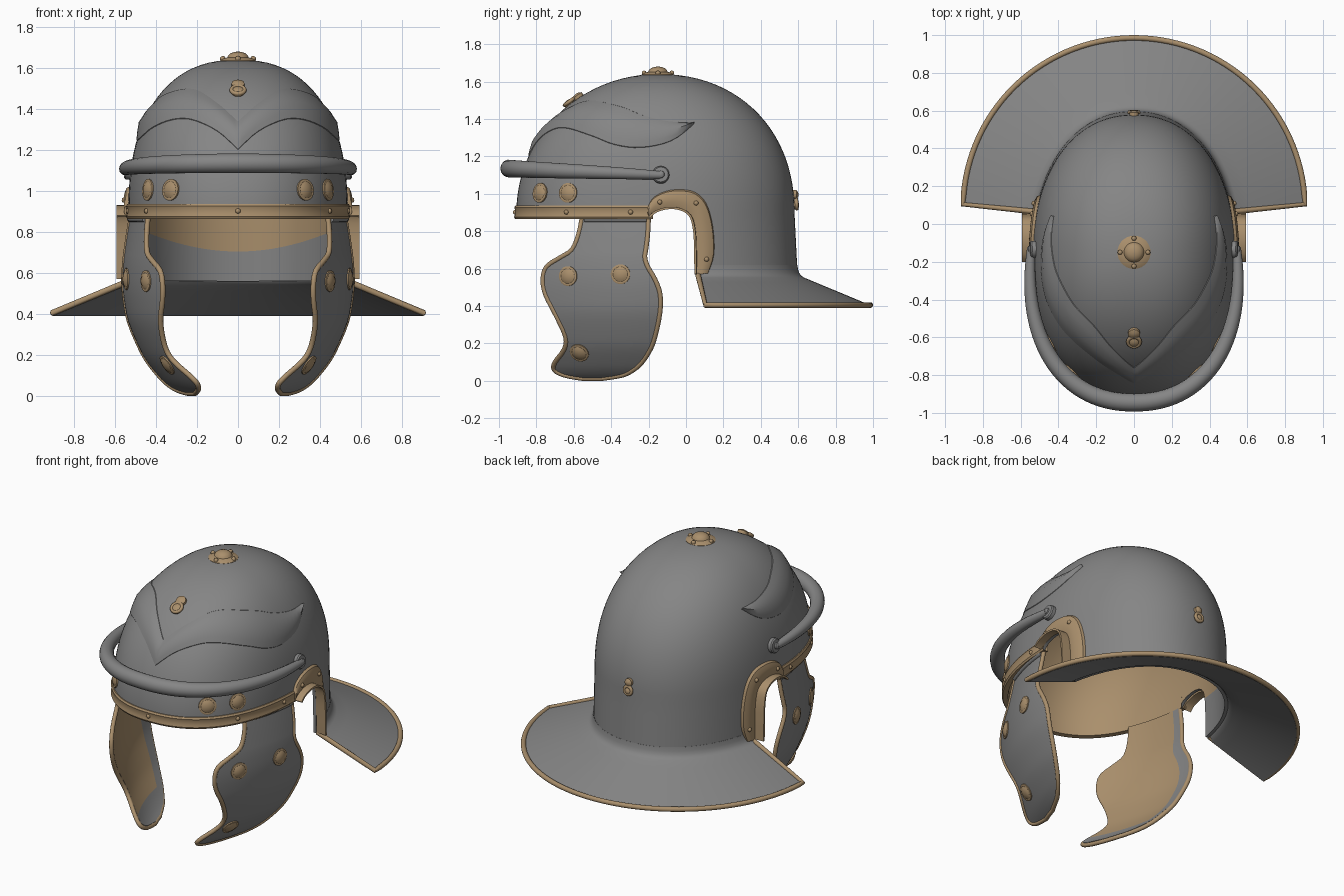
import bpy, bmesh, math
from mathutils import Vector

if "Cube" in bpy.data.objects:
    bpy.data.objects.remove(bpy.data.objects["Cube"])

def material(name, rgb):
    m = bpy.data.materials.new(name)
    m.diffuse_color = (*rgb, 1)
    m.use_nodes = True
    m.node_tree.nodes["Principled BSDF"].inputs["Base Color"].default_value = m.diffuse_color
    return m

STEEL = material("steel grey", (0.235, 0.235, 0.235))
BRONZE = material("bronze", (0.40, 0.275, 0.15))

def finish(name, bm_or_data, mats, mirror=False, solid=0, cutter=None):
    """Turn a mesh or curve into a finished, smooth shaded object."""
    data = bm_or_data
    if isinstance(data, bmesh.types.BMesh):
        data = bpy.data.meshes.new(name)
        bm_or_data.to_mesh(data)
        bm_or_data.free()
    for m in mats:
        data.materials.append(m)
    ob = bpy.data.objects.new(name, data)
    bpy.context.collection.objects.link(ob)
    if solid:
        mod = ob.modifiers.new("thickness", 'SOLIDIFY')
        mod.thickness, mod.offset = solid, -1
        mod.material_offset = 1 if len(mats) > 1 else 0
    if cutter:
        mod = ob.modifiers.new("cut", 'BOOLEAN')
        mod.object, mod.operation, mod.solver = cutter, 'DIFFERENCE', 'EXACT'
    if mirror:
        ob.modifiers.new("mirror", 'MIRROR')
    bpy.ops.object.select_all(action='DESELECT')
    ob.select_set(True)
    bpy.context.view_layer.objects.active = ob
    bpy.ops.object.convert(target='MESH')
    bpy.ops.object.shade_smooth_by_angle(angle=math.radians(40))
    return ob

def loft(rows, wrap_u=False, wrap_v=False, rule=None):
    """Skin a grid of points; rule(face centre, u fraction) gives the slot."""
    bm = bmesh.new()
    vs = [[bm.verts.new(p) for p in r] for r in rows]
    nv, nu = len(vs), len(vs[0])
    for j in range(nv if wrap_v else nv - 1):
        for i in range(nu if wrap_u else nu - 1):
            a, b, k = vs[j], vs[(j + 1) % nv], (i + 1) % nu
            f = bm.faces.new((a[i], a[k], b[k], b[i]))
            if rule:
                f.material_index = rule(f.calc_center_median(), i / nu)
    bmesh.ops.remove_doubles(bm, verts=bm.verts, dist=1e-4)
    return bm

def tube(name, pts, r, mat, radii=None, closed=False, mirror=False):
    cu = bpy.data.curves.new(name, 'CURVE')
    cu.dimensions, cu.bevel_depth, cu.bevel_resolution = '3D', r, 5
    cu.use_fill_caps = True
    sp = cu.splines.new('POLY')
    sp.points.add(len(pts) - 1)
    for i, p in enumerate(pts):
        sp.points[i].co = (*p, 1)
        sp.points[i].radius = radii[i] if radii else 1
    sp.use_cyclic_u = closed
    return finish(name, cu, [mat], mirror)

def lathe(name, profile, places, mat, mirror=True, n=20):
    """Revolve (radius, height) around each (point, normal)."""
    bm = bmesh.new()
    for p, nrm in places:
        q = Vector((0, 0, 1)).rotation_difference(nrm)
        rings = [[bm.verts.new(Vector(p) + q @ Vector((r * math.cos(k * math.tau / n),
                  r * math.sin(k * math.tau / n), h))) for k in range(n)] for r, h in profile]
        for a, b in zip(rings, rings[1:]):
            for k in range(n):
                bm.faces.new((a[k], a[(k + 1) % n], b[(k + 1) % n], b[k]))
        bm.faces.new(rings[-1])
    return finish(name, bm, [mat], mirror)

def spline(pts, sub):
    """Catmull-Rom through tuples."""
    out = []
    for i in range(len(pts) - 1):
        p = [pts[max(0, min(len(pts) - 1, i + d))] for d in (-1, 0, 1, 2)]
        for s in range(sub):
            t = s / sub
            out.append(tuple(0.5 * (2 * b + (c - a) * t + (2 * a - 5 * b + 4 * c - d) * t * t
                       + (3 * b - a - 3 * c + d) * t ** 3) for a, b, c, d in zip(*p)))
    return out + [tuple(pts[-1])]

def bowl(phi, z):
    """Bowl surface; phi in degrees, 0 at the front, 90 at +x."""
    t = min(1, max(0, (z - 0.9) / 0.74))
    s, c = math.sin(math.radians(phi)), math.cos(math.radians(phi))
    e = 2.3 if c > 0 else 2.15
    k = (abs(s) ** e + abs(c) ** e) ** (-1 / e)
    w = 0.535 * (1 - t ** 2.35) ** (1 / 2.35)
    if c > 0:
        d = 0.757 * math.sqrt(1 - t * t)
    else:
        d = 0.73 * (1 - t ** 2.15) ** (1 / 2.15) + 0.05 * max(0, 0.9 - z)
    return Vector((w * s * k, -0.15 - d * c * k, z))

def bowl_normal(phi, z):
    return (bowl(phi + .5, z) - bowl(phi - .5, z)).cross(bowl(phi, z + .004) - bowl(phi, z - .004)).normalized()

def P(phi, z, off=0):
    return bowl(phi, z) + off * bowl_normal(phi, z) if off else bowl(phi, z)

def phi_at(y, z):
    lo, hi = 0, 180
    for _ in range(30):
        m = (lo + hi) / 2
        lo, hi = (m, hi) if bowl(m, z).y < y else (lo, m)
    return lo

def on_bowl(y, z, off=0):
    a = phi_at(y, z)
    return P(a, z, off), bowl_normal(a, z)

# Bowl: steel outside, bronze lining with a curved lower edge, cut at face and ears
arch_in = spline([(-.2, .88), (-.16, .912), (-.09, .93), (-.02, .92), (.03, .88),
                  (.05, .8), (.055, .7), (.056, .63), (.057, .57)], 4)
zone = [(-1.3, .3), (-1.3, .88)] + arch_in + [(.057, .3)]
cut = finish("face_cutter", loft([[(x, y, z) for y, z in zone] for x in (-1, 1)], wrap_u=True), [])
bm = bmesh.new()
bm.from_mesh(cut.data)
bmesh.ops.holes_fill(bm, edges=bm.edges)
bmesh.ops.recalc_face_normals(bm, faces=bm.faces)
bm.to_mesh(cut.data)
bm.free()
cut.hide_render = True

def skirt(phi, f):
    edge = .705 + .13 * math.sin(math.radians(phi)) ** 2
    return .56 + (edge - .56) * f if f <= 1 else edge + (.9 - edge) * (f - 1)

rows = [[P(i * 3.75, skirt(i * 3.75, f)) for i in range(96)] for f in (0, .33, .67, 1, 1.5)]
rows += [[P(i * 3.75, .9 + .74 * math.sin(k * math.pi / 48)) for i in range(96)] for k in range(25)]
shell = loft(rows, wrap_u=True, rule=lambda c, u: 0 if c.z > .705 + .13 * math.sin(u * math.tau) ** 2 else 2)
finish("helmet_bowl", shell, [STEEL, BRONZE, STEEL, STEEL], solid=.02, cutter=cut)
bpy.data.objects.remove(cut)

# Neck guard fan, filleted into the bowl, with bronze edging
def fan(i, v):
    phi, a = 106.5 + 147 * i / 60, math.radians(1.5 + 177 * i / 60)
    return Vector((.905 * math.cos(a), .08 + .905 * math.sin(a), .405)).lerp(P(phi, .565, .003), v)
rows = [[fan(i, v / 6 * .92) for i in range(61)] for v in range(7)]
for t in (.25, .5, .75, 1):
    rows.append([fan(i, .92).lerp(fan(i, 1), t).lerp(fan(i, 1).lerp(P(106.5 + 147 * i / 60, .62, .001), t), t)
                 for i in range(61)])
finish("neck_guard", loft(rows), [STEEL], solid=.016)
tube("neck_guard_edging", [fan(0, 1)] + [fan(i, 0) for i in range(61)] + [fan(60, 1)], .015, BRONZE)

# Brow rim strip
prof = [(.866, -.025), (.864, .006), (.875, .012), (.89, .008), (.915, .008), (.926, .012), (.937, .006), (.937, -.025)]
finish("brow_rim", loft([[P(-88 + 176 * i / 64, z, o) for i in range(65)] for z, o in prof], wrap_v=True), [BRONZE])

# Ear arches: rounded band on the bowl plus projecting flange
arch_out = spline([(-.205, .93), (-.175, .98), (-.11, 1.015), (-.03, 1.025), (.05, 1.01),
                   (.11, .95), (.145, .83), (.152, .68), (.12, .575)], 4)
ear = [[(.594, y, z) for y, z in arch_in]]
for f, o in ((0, .014), (.3, .022), (.65, .022), (.9, .014), (1, -.004)):
    ear.append([on_bowl(a + (c - a) * f, b + (d - b) * f, o)[0] for (a, b), (c, d) in zip(arch_in, arch_out)])
finish("ear_arch", loft(ear), [BRONZE], mirror=True, solid=.012)

# Peak bar across the brow, with pivots
ang = [-91 + 182 * i / 64 for i in range(65)]
co = [max(0, math.cos(math.radians(a))) for a in ang]
bar = []
for a, c in zip(ang, co):
    z = 1.1 + .035 * c
    n = bowl_normal(a, z)
    bar.append(P(a, z) + Vector((n.x, n.y, 0)).normalized() * (.022 + .055 * c))
tube("brow_bar", bar, .048, STEEL, radii=[.45 + .55 * c ** .7 for c in co])
pivot = on_bowl(-.135, 1.1)
lathe("bar_pivot", [(.046, -.01), (.046, .02), (.04, .027), (.02, .028), (.018, .036), (.008, .042)], [pivot], STEEL)

# Embossed wing pattern
wing = spline([(0, 1.2, 1.34), (12, 1.29, 1.42), (28, 1.345, 1.485), (42, 1.345, 1.5), (58, 1.305, 1.483),
               (70, 1.26, 1.46), (82, 1.245, 1.42), (96, 1.28, 1.388), (109, 1.374, 1.377)], 4)
bulge = [(0, -.003), (.02, .003), (.2, .01), (.5, .02), (.8, .012), (.98, .003), (1, -.003)]
finish("embossed_wing", loft([[P(a, lo + (hi - lo) * v, o) for a, lo, hi in wing] for v, o in bulge]), [STEEL], mirror=True)

# Cheek guards: rows of height, front edge, back edge, outward reach
cheek = spline([(.012, -.55, -.45, .295), (.03, -.65, -.34, .325), (.06, -.705, -.28, .36), (.1, -.7, -.235, .395),
                (.17, -.65, -.19, .447), (.24, -.645, -.165, .485), (.36, -.7, -.14, .535), (.46, -.75, -.138, .555),
                (.54, -.765, -.165, .563), (.61, -.745, -.205, .563), (.66, -.67, -.22, .56), (.7, -.61, -.215, .555),
                (.78, -.575, -.205, .543), (.875, -.555, -.2, .527)], 3)

def cheek_point(y, z):
    k = next((i for i in range(len(cheek) - 2) if cheek[i + 1][0] >= z), len(cheek) - 2)
    a, b = cheek[k], cheek[k + 1]
    return Vector((a[3] + (b[3] - a[3]) * (z - a[0]) / (b[0] - a[0]) - .5 * (y + .15) ** 2, y, z))

def cheek_normal(y, z):
    return (cheek_point(y + .02, z) - cheek_point(y - .02, z)).cross(
        cheek_point(y, z + .03) - cheek_point(y, z - .03)).normalized()

grid = [[cheek_point(f + (b - f) * i / 28, z) for i in range(29)] for z, f, b, _ in cheek]
finish("cheek_guard", loft(grid, rule=lambda c, u: 0 if c.z > .1 and u < .81 else 2),
       [STEEL, BRONZE, STEEL, STEEL], mirror=True, solid=.018)
edge = [r[0] for r in reversed(grid)] + grid[0][1:-1] + [r[-1] for r in grid]
tube("cheek_edging", [p - Vector((.006, 0, 0)) for p in edge], .013, BRONZE, mirror=True)
tube("cheek_hinge", [cheek_point(-.54 + .033 * i, .862) for i in range(11)], .014, STEEL, mirror=True)

# Round bosses and rivets
boss = [(.053, -.012), (.053, .005), (.046, .008), (.041, .007), (.03, .013), (.015, .017), (.004, .018)]
lathe("brow_boss", boss, [on_bowl(-.78, 1.005), on_bowl(-.63, 1.005)], BRONZE)
lathe("cheek_boss", boss, [(cheek_point(y, z), cheek_normal(y, z))
                           for y, z in ((-.63, .56), (-.35, .57), (-.57, .15))], BRONZE)
rivet = [(.013, -.005), (.013, .005), (.009, .011), (.003, .013)]
lathe("rim_rivet", rivet, [(P(a, .902, .005), bowl_normal(a, .902)) for a in (-52, 0, 52, -79, 79)], BRONZE, mirror=False, n=10)
lathe("ear_rivet", rivet, [on_bowl(y, z, .02) for y, z in ((-.14, .955), (.05, .95), (.105, .65))], BRONZE, n=10)

# Crown knob with four studs
top = Vector((0, -.15, 1.635))
up = Vector((0, 0, 1))
lathe("crown_knob", [(.088, -.025), (.088, .002), (.07, .012), (.053, .016), (.047, .028), (.036, .037), (.02, .043),
                     (.004, .045)], [(top, up)], BRONZE, mirror=False, n=28)
lathe("crown_stud", rivet, [(top + Vector((.074 * x, .074 * y, .01)), up)
                            for x, y in ((1, 0), (-1, 0), (0, 1), (0, -1))], BRONZE, mirror=False, n=10)

# Crest fittings at front and back: stud plates with a ring
for name, phi, z, r in (("front_crest_ring", 0, 1.495, .032), ("back_crest_ring", 180, .965, .025)):
    n = bowl_normal(phi, z)
    x = Vector((1, 0, 0))
    t = n.cross(x) if n.cross(x).z > 0 else x.cross(n)
    c = P(phi, z, .012)
    tube(name, [c - .02 * t + r * (x * math.cos(k * math.tau / 20) + t * math.sin(k * math.tau / 20))
                for k in range(20)], .01, BRONZE, closed=True)
    lathe(name + "_plate", [(r, -.015), (r, .003), (r * .5, .011), (.003, .013)],
          [(c + d * t, n) for d in (-.025, .03)], BRONZE, mirror=False, n=12)
